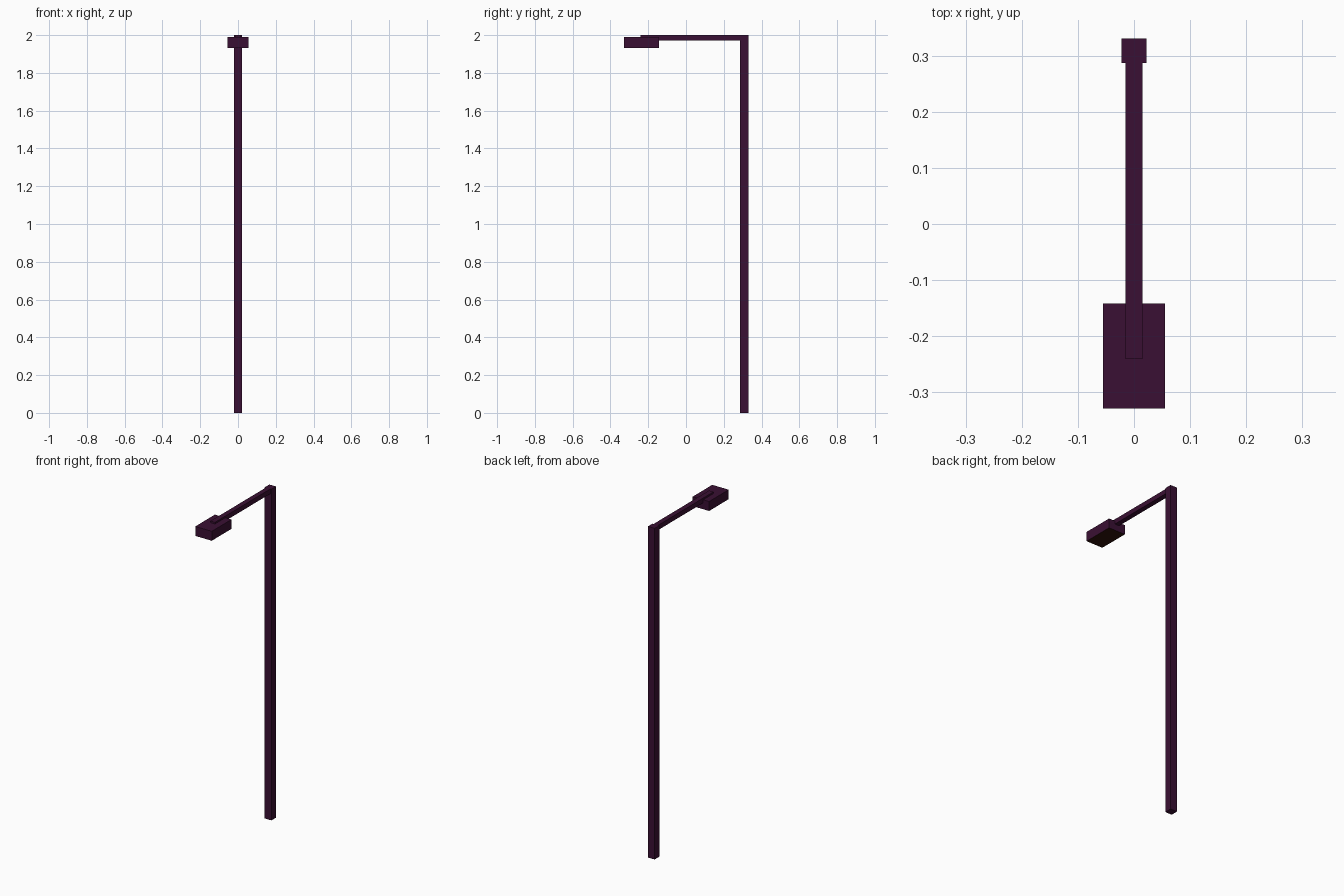
import bpy

if "Cube" in bpy.data.objects:
    bpy.data.objects.remove(bpy.data.objects["Cube"])


def material(name, color):
    m = bpy.data.materials.new(name)
    m.diffuse_color = color
    m.use_nodes = True
    m.node_tree.nodes["Principled BSDF"].inputs["Base Color"].default_value = m.diffuse_color
    return m


def box(name, x_half, y0, y1, z0, z1, mat):
    """Box symmetric about x = 0 between the given y and z limits."""
    bpy.ops.mesh.primitive_cube_add(size=1, location=(0, (y0 + y1) / 2, (z0 + z1) / 2))
    ob = bpy.context.object
    ob.name = name
    ob.scale = (2 * x_half, y1 - y0, z1 - z0)
    bpy.ops.object.transform_apply(location=False, rotation=False, scale=True)
    ob.data.materials.append(mat)
    return ob


metal = material("dark_purple_metal", (0.042, 0.005, 0.033, 1))
lens = material("dark_lens", (0.03, 0.006, 0.003, 1))

# Upright pole
box("pole", 0.0223, 0.287, 0.331, 0.0, 2.0, metal)

# Horizontal arm reaching forward from the pole top
box("arm", 0.015, -0.241, 0.287, 1.971, 2.0, metal)

# Lamp head, with the lens colour on its underside
head = box("lamp_head", 0.055, -0.329, -0.142, 1.933, 1.99, metal)
head.data.materials.append(lens)
for face in head.data.polygons:
    if face.normal.z < -0.9:
        face.material_index = 1
